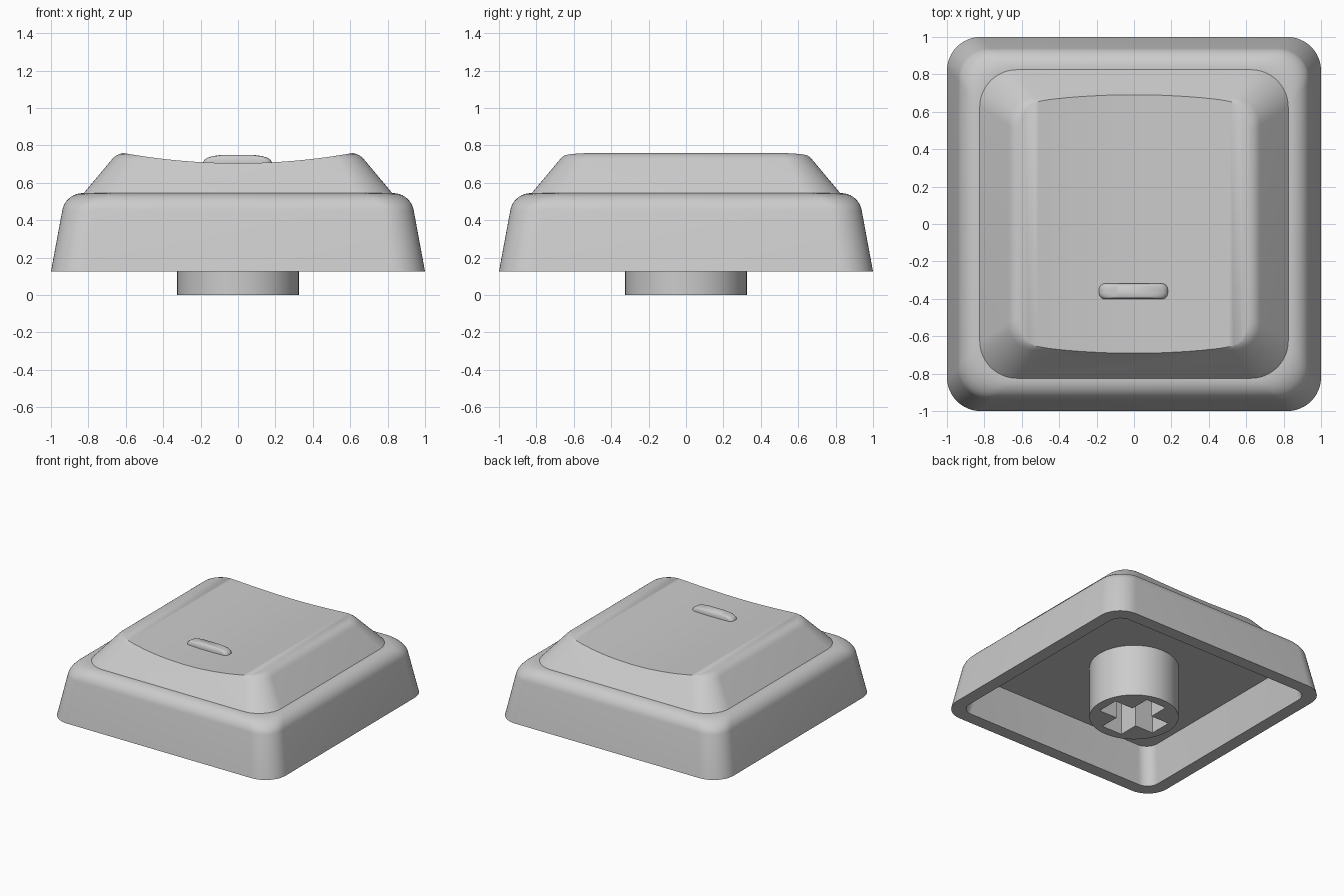
import bpy, bmesh, math
from math import sin, cos, pi

cube = bpy.data.objects.get("Cube")
if cube:
    bpy.data.objects.remove(cube, do_unlink=True)

grey = bpy.data.materials.new("light grey plastic")
grey.use_nodes = True
COLOR = (0.6, 0.6, 0.6, 1)
grey.diffuse_color = COLOR
grey.node_tree.nodes["Principled BSDF"].inputs["Base Color"].default_value = COLOR


def finish(name, bm):
    bmesh.ops.recalc_face_normals(bm, faces=bm.faces)
    mesh = bpy.data.meshes.new(name)
    bm.to_mesh(mesh)
    bm.free()
    mesh.materials.append(grey)
    obj = bpy.data.objects.new(name, mesh)
    bpy.context.collection.objects.link(obj)
    return obj


def activate(obj):
    bpy.ops.object.select_all(action="DESELECT")
    obj.select_set(True)
    bpy.context.view_layer.objects.active = obj


def rounded_rect(hx, hy, r, z, steps=12):
    pts = []
    for k, (sx, sy) in enumerate([(1, 1), (-1, 1), (-1, -1), (1, -1)]):
        for i in range(steps + 1):
            a = (k + i / steps) * pi / 2
            pts.append((sx * (hx - r) + r * cos(a), sy * (hy - r) + r * sin(a), z))
    return pts


def loft(name, rings):
    """Bridge a stack of equal loops and cap both ends."""
    bm = bmesh.new()
    loops = [[bm.verts.new(p) for p in ring] for ring in rings]
    for a, b in zip(loops, loops[1:]):
        for i in range(len(a)):
            j = (i + 1) % len(a)
            bm.faces.new((a[i], a[j], b[j], b[i]))
    bm.faces.new(loops[0])
    bm.faces.new(loops[-1])
    return finish(name, bm)


def cut(obj, cutter):
    cutter.hide_render = True
    activate(obj)
    mod = obj.modifiers.new("cut", "BOOLEAN")
    mod.operation, mod.solver, mod.object = "DIFFERENCE", "EXACT", cutter
    bpy.ops.object.modifier_apply(modifier=mod.name)
    bpy.data.objects.remove(cutter, do_unlink=True)


def smooth(obj, degrees=34):
    activate(obj)
    bpy.ops.object.shade_smooth_by_angle(angle=math.radians(degrees))


# Cap shell from cavity ceiling, round the rim, up the skirt to the top:
# half width, corner radius, height
skirt = [(0.845, 0.1, 0.417), (0.899, 0.1, 0.126), (1.0, 0.18, 0.126)]
START, END = math.radians(10.6), math.radians(87)
for i in range(11):
    a = START + (END - START) * i / 10
    skirt.append((0.83 + 0.111 * cos(a), 0.17 + 0.003 * i, 0.434 + 0.111 * sin(a)))
upper = [(0.825, 0.2, 0.545), (0.675, 0.145, 0.724), (0.664, 0.14, 0.736),
         (0.651, 0.135, 0.746), (0.637, 0.13, 0.753), (0.615, 0.12, 0.759)]
cap = loft("cap_shell", [rounded_rect(h, h, r, z) for h, r, z in skirt + upper])

# Shallow cylindrical dish running front to back
R, BOTTOM = 3.49, 0.705
arc = [(R * sin(a), BOTTOM + R * (1 - cos(a))) for a in
       [(i / 24 - 0.5) * 0.5 for i in range(25)]]
profile = arc + [(0.9, 1.2), (-0.9, 1.2)]
cut(cap, loft("dish_cutter", [[(x, y, z) for x, z in profile] for y in (-1.2, 1.2)]))
smooth(cap)

# Raised homing bar, with long soft ends and tighter long edges
bar_rings = [(0.184, 0.042, 0.69), (0.184, 0.042, 0.71), (0.177, 0.041, 0.723),
             (0.16, 0.038, 0.735), (0.13, 0.034, 0.743), (0.095, 0.031, 0.748)]
bar = loft("homing_bar", [rounded_rect(hx, hy, hy * 0.8, z, 6) for hx, hy, z in bar_rings])
bar.location = (-0.003, -0.36, 0)
smooth(bar, 40)

# Mounting stem with a cross-shaped socket
stem = loft("stem", [rounded_rect(0.325, 0.325, 0.3249, z, 16) for z in (0, 0.46)])
LONG, WIDE = 0.252, 0.09
cross = []
for k in range(4):
    c, s = round(cos(k * pi / 2)), round(sin(k * pi / 2))
    for x, y in ((LONG, -WIDE), (LONG, WIDE), (WIDE, WIDE)):
        cross.append((x * c - y * s, x * s + y * c))
cut(stem, loft("socket_cutter", [[(x, y, z) for x, y in cross] for z in (-0.1, 0.41)]))
smooth(stem)
